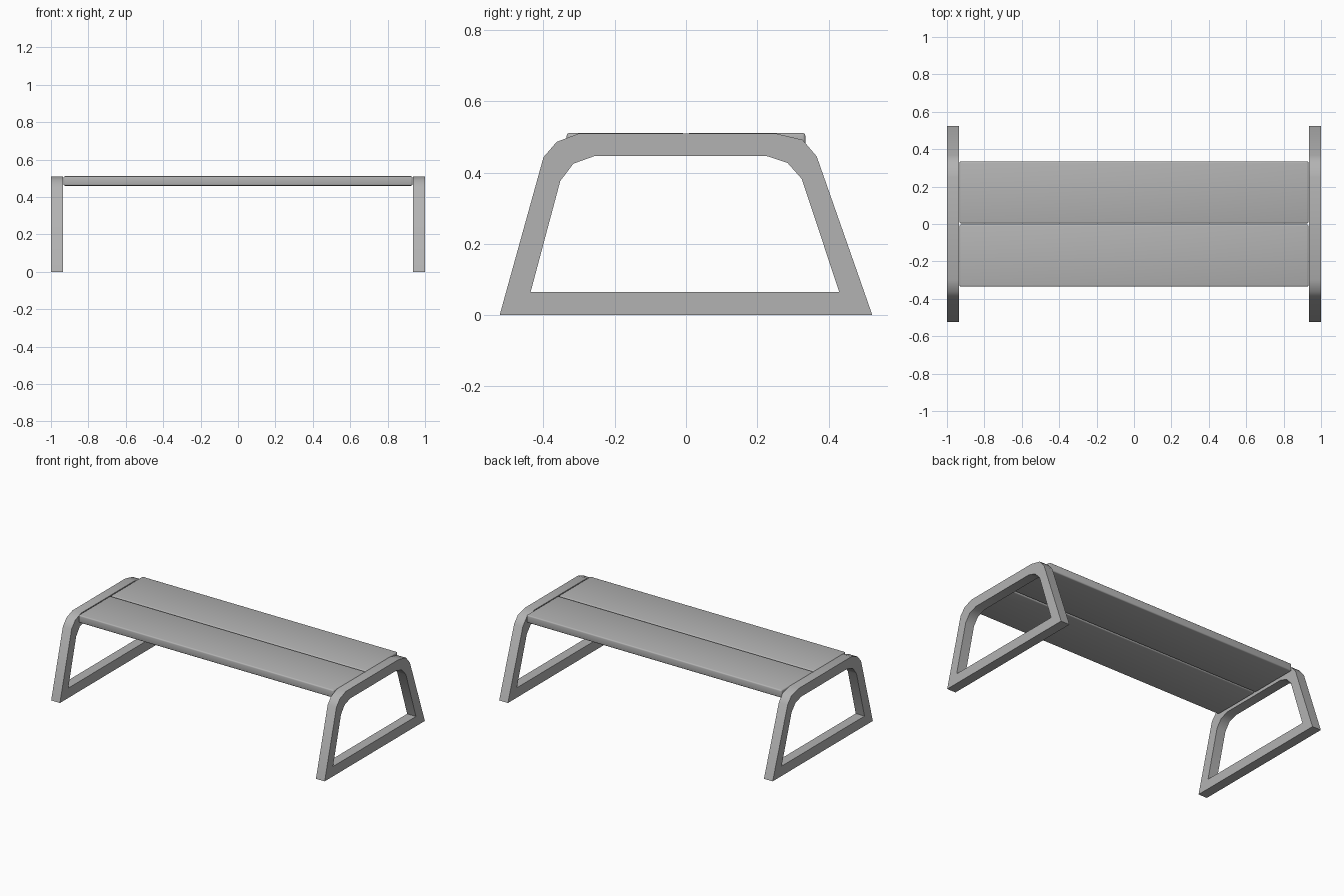
import bpy, bmesh
from math import radians

if "Cube" in bpy.data.objects:
    bpy.data.objects.remove(bpy.data.objects["Cube"])

# Outer and inner outlines of the side frame (y, z), matched point for point
OUTER = [(-0.523, 0), (0.523, 0), (0.367, 0.445), (0.327, 0.492), (0.25, 0.51),
         (-0.30, 0.51), (-0.363, 0.486), (-0.40, 0.443)]
INNER = [(-0.436, 0.065), (0.43, 0.065), (0.325, 0.382), (0.285, 0.427), (0.227, 0.446),
         (-0.257, 0.446), (-0.316, 0.425), (-0.353, 0.376)]

# Mid grey finish for all parts
grey = bpy.data.materials.new("mid_grey")
grey.diffuse_color = (0.45, 0.45, 0.45, 1)
grey.use_nodes = True
grey.node_tree.nodes["Principled BSDF"].inputs["Base Color"].default_value = grey.diffuse_color


def finish(bm, name):
    bmesh.ops.recalc_face_normals(bm, faces=bm.faces[:])
    mesh = bpy.data.meshes.new(name)
    bm.to_mesh(mesh)
    bm.free()
    mesh.materials.append(grey)
    obj = bpy.data.objects.new(name, mesh)
    bpy.context.collection.objects.link(obj)
    bpy.ops.object.select_all(action='DESELECT')
    obj.select_set(True)
    bpy.context.view_layer.objects.active = obj
    bpy.ops.object.shade_smooth_by_angle(angle=radians(45))
    return obj


def side_frame(name, x0, x1):
    bm = bmesh.new()
    out = [bm.verts.new((x0, y, z)) for y, z in OUTER]
    inn = [bm.verts.new((x0, y, z)) for y, z in INNER]
    n = len(out)
    faces = [bm.faces.new((out[i], out[(i + 1) % n], inn[(i + 1) % n], inn[i]))
             for i in range(n)]
    ext = bmesh.ops.extrude_face_region(bm, geom=faces, use_keep_orig=True)
    moved = [g for g in ext['geom'] if isinstance(g, bmesh.types.BMVert)]
    bmesh.ops.translate(bm, vec=(x1 - x0, 0, 0), verts=moved)
    return finish(bm, name)


def seat_board(name, y0, y1):
    bm = bmesh.new()
    bmesh.ops.create_cube(bm, size=1)
    bmesh.ops.scale(bm, vec=(1.866, y1 - y0, 0.051), verts=bm.verts[:])
    bmesh.ops.translate(bm, vec=(0, (y0 + y1) / 2, 0.4855), verts=bm.verts[:])
    # softly rounded edges
    bmesh.ops.bevel(bm, geom=bm.edges[:], offset=0.008, segments=3,
                    profile=0.5, affect='EDGES')
    return finish(bm, name)


# Closed trapezoid leg frames at both ends
side_frame("left_frame", -1.0, -0.936)
side_frame("right_frame", 0.936, 1.0)

# Two long seat boards with a narrow gap
seat_board("front_seat_board", -0.335, -0.003)
seat_board("back_seat_board", 0.003, 0.335)
